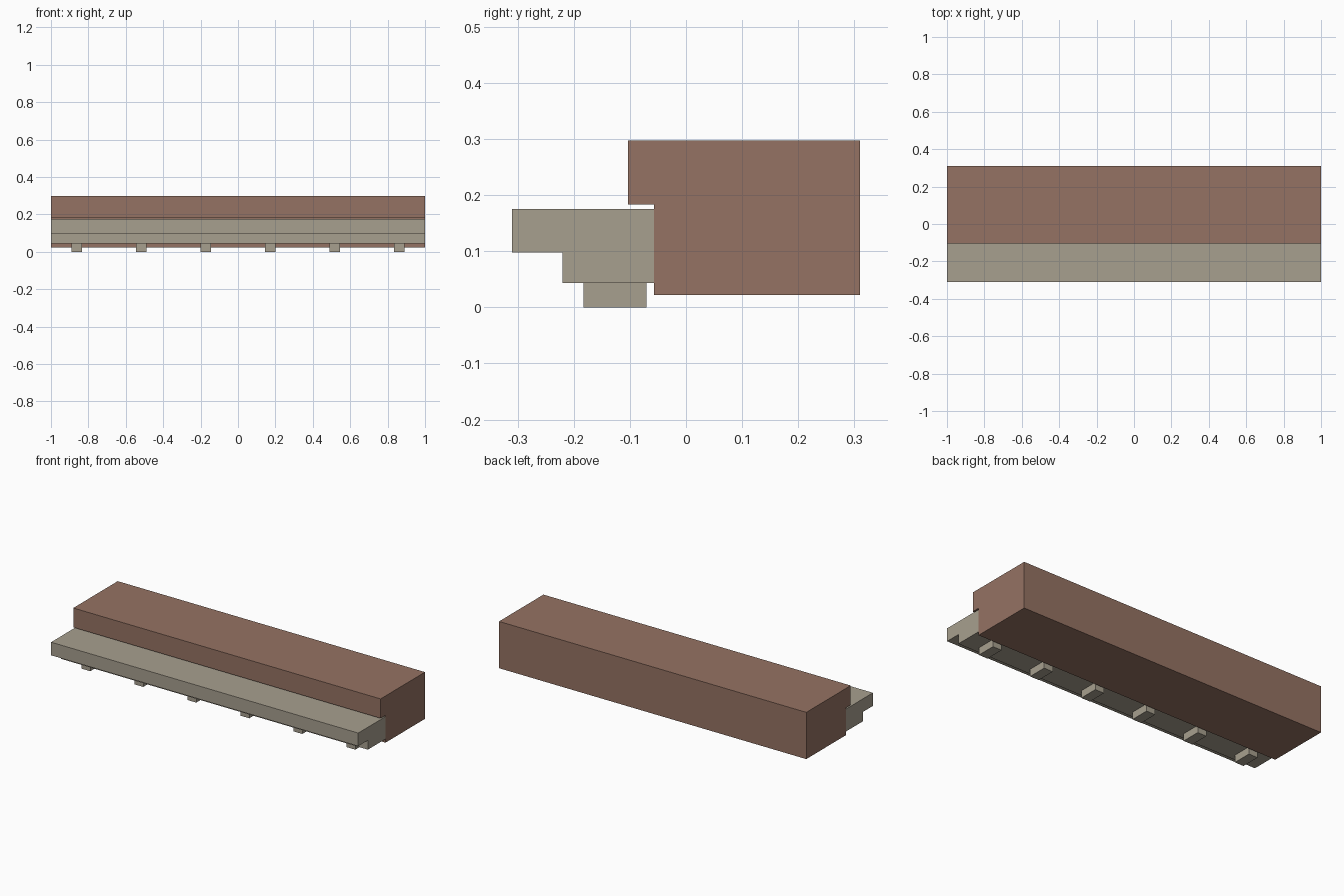
import bpy
import bmesh

if "Cube" in bpy.data.objects:
    bpy.data.objects.remove(bpy.data.objects["Cube"])


def material(name, rgb):
    m = bpy.data.materials.new(name)
    m.diffuse_color = (*rgb, 1)
    m.use_nodes = True
    m.node_tree.nodes["Principled BSDF"].inputs["Base Color"].default_value = m.diffuse_color
    return m


brick = material("brick_brown", (0.30, 0.17, 0.125))
stone = material("pale_stone", (0.39, 0.35, 0.275))


def extrude_profile(name, profile, x0, x1, mat):
    """Solid made by sweeping a (y, z) outline from x0 to x1."""
    bm = bmesh.new()
    face = bm.faces.new([bm.verts.new((x0, y, z)) for y, z in profile])
    swept = bmesh.ops.extrude_face_region(bm, geom=[face])["geom"]
    moved = [v for v in swept if isinstance(v, bmesh.types.BMVert)]
    bmesh.ops.translate(bm, vec=(x1 - x0, 0, 0), verts=moved)
    bmesh.ops.recalc_face_normals(bm, faces=bm.faces[:])
    mesh = bpy.data.meshes.new(name)
    bm.to_mesh(mesh)
    bm.free()
    mesh.materials.append(mat)
    ob = bpy.data.objects.new(name, mesh)
    bpy.context.collection.objects.link(ob)
    return ob


# Upper wall block with an overhanging front lip
extrude_profile("wall_block", [
    (-0.057, 0.022), (0.31, 0.022), (0.31, 0.297),
    (-0.103, 0.297), (-0.103, 0.183), (-0.057, 0.183)], -1, 1, brick)

# Stepped ledge running back through the wall, a hair inside its faces
extrude_profile("stepped_ledge", [
    (-0.22, 0.043), (0.309, 0.043), (0.309, 0.175),
    (-0.31, 0.175), (-0.31, 0.098), (-0.22, 0.098)], -0.9995, 0.9995, stone)

# Row of six small blocks under the ledge
for i in range(6):
    x = (i - 2.5) * 0.345
    extrude_profile(f"ledge_block_{i + 1}", [
        (-0.183, 0), (-0.07, 0), (-0.07, 0.043), (-0.183, 0.043)],
        x - 0.029, x + 0.029, stone)
